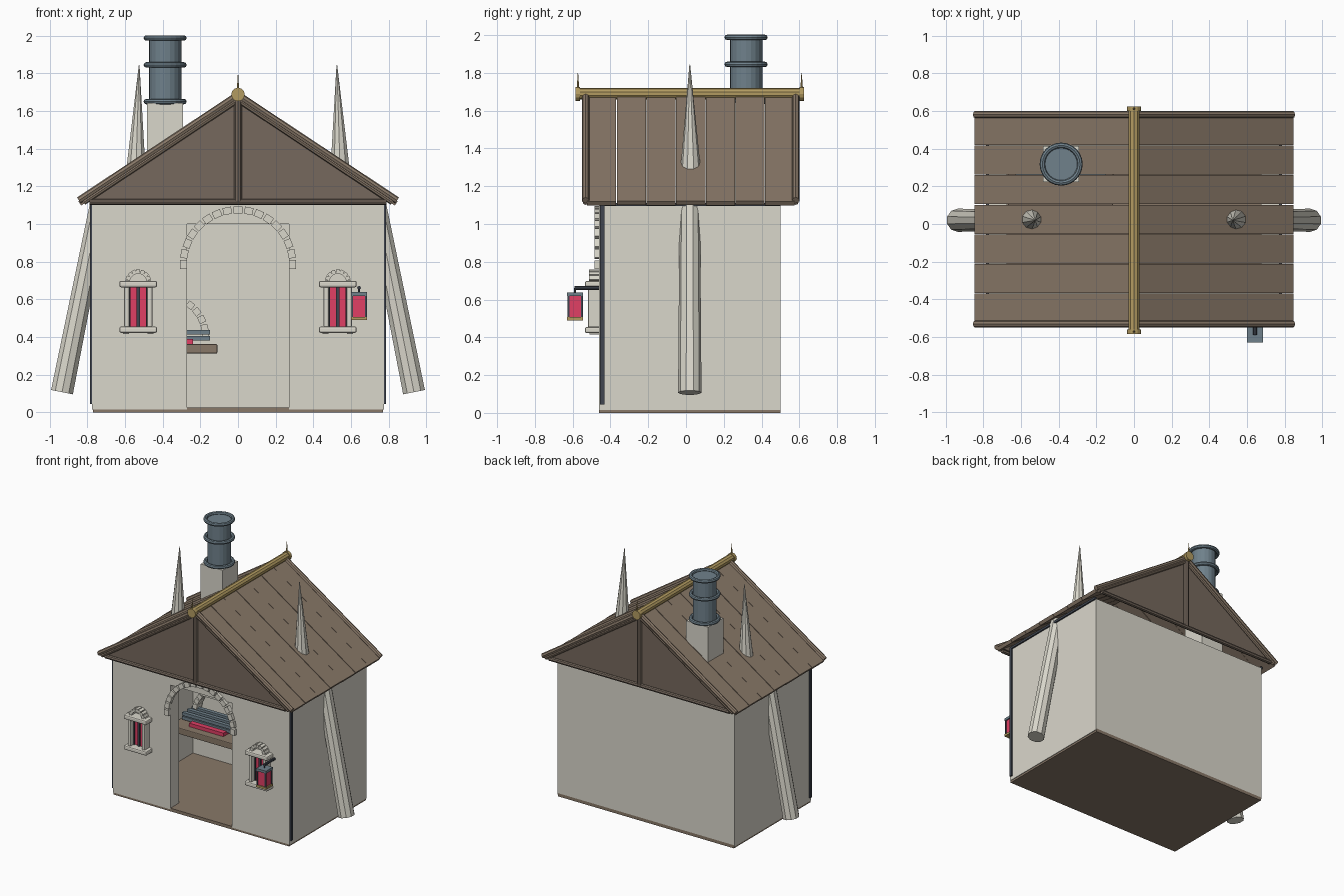
import bpy, bmesh
from math import sin, cos, pi, atan2, hypot
from mathutils import Vector, Matrix

if "Cube" in bpy.data.objects:
    bpy.data.objects.remove(bpy.data.objects["Cube"])

def mat(name, c):
    m = bpy.data.materials.new(name)
    m.diffuse_color = (*c, 1)
    m.use_nodes = True
    m.node_tree.nodes["Principled BSDF"].inputs["Base Color"].default_value = m.diffuse_color
    return m

STONE = mat("stone", (0.70, 0.68, 0.60))
WOOD = mat("wood", (0.25, 0.19, 0.14))
GABLE = mat("gable_wood", (0.18, 0.14, 0.11))
GOLD = mat("gold", (0.45, 0.33, 0.12))
IRON = mat("iron", (0.16, 0.22, 0.26))
DARK = mat("dark_iron", (0.05, 0.06, 0.08))
GLASS = mat("red_glass", (0.75, 0.05, 0.13))

def finish(name, bm, m):
    bmesh.ops.recalc_face_normals(bm, faces=bm.faces)
    me = bpy.data.meshes.new(name)
    bm.to_mesh(me)
    bm.free()
    o = bpy.data.objects.new(name, me)
    me.materials.append(m)
    bpy.context.collection.objects.link(o)
    return o

def boxes(name, spans, m, bevel=0):
    """One object made of boxes given as (x0, x1, y0, y1, z0, z1)."""
    bm = bmesh.new()
    for x0, x1, y0, y1, z0, z1 in spans:
        M = Matrix.Translation(((x0+x1)/2, (y0+y1)/2, (z0+z1)/2)) @ Matrix.Diagonal((x1-x0, y1-y0, z1-z0, 1))
        bmesh.ops.create_cube(bm, size=1, matrix=M)
    o = finish(name, bm, m)
    if bevel:
        b = o.modifiers.new("bevel", "BEVEL")
        b.width, b.segments = bevel, 2
    return o

def rod(name, a, b, r1, r2, sides, m):
    a, b = Vector(a), Vector(b)
    bm = bmesh.new()
    M = Matrix.Translation((a+b)/2) @ Vector((0, 0, 1)).rotation_difference(b-a).to_matrix().to_4x4()
    bmesh.ops.create_cone(bm, cap_ends=True, segments=sides, radius1=r1, radius2=r2, depth=(b-a).length, matrix=M)
    return finish(name, bm, m)

def arch(name, cx, cy, cz, r, n, size):
    """Half ring of separate stones; size = tangential, depth, radial."""
    bm = bmesh.new()
    for i in range(n):
        t = pi * i / (n - 1)
        M = (Matrix.Translation((cx + r*cos(t), cy, cz + r*sin(t)))
             @ Matrix.Rotation(pi/2 - t, 4, 'Y') @ Matrix.Diagonal((*size, 1)))
        bmesh.ops.create_cube(bm, size=1, matrix=M)
    return finish(name, bm, STONE)

def ring(name, c, R, r, m):
    bpy.ops.mesh.primitive_torus_add(location=c, major_radius=R, minor_radius=r, major_segments=24, minor_segments=8)
    o = bpy.context.object
    o.name = name
    o.data.materials.append(m)

# Floor and hollow walls with the door opening
boxes("floor", [(-.77, .77, -.46, .5, 0, .025)], WOOD)
boxes("walls", [(-.775, -.27, -.46, -.35, .015, 1.1), (.27, .775, -.46, -.35, .015, 1.1),
                (-.27, .27, -.46, -.35, 1.0, 1.1), (-.775, .775, .4, .5, .015, 1.1),
                (-.775, -.675, -.35, .4, .015, 1.1), (.675, .775, -.35, .4, .015, 1.1)], STONE)
arch("door_arch", 0, -.467, .785, .29, 17, (.046, .035, .038))

# Roof: planks on both slopes, gables and their timbers
EX, EZ, TZ = .84, 1.125, 1.685
ANG, LEN = atan2(TZ-EZ, EX), hypot(EX, TZ-EZ)
SEAMS = [-.525 + i*1.1/7 for i in range(8)]
for s, side in ((-1, "left"), (1, "right")):
    bm = bmesh.new()
    for i, y in enumerate(SEAMS[:-1]):
        M = (Matrix.Translation((s*EX/2, y + .0786, (EZ+TZ)/2 - .016 + .002*(i % 2)))
             @ Matrix.Rotation(s*ANG, 4, 'Y') @ Matrix.Diagonal((LEN, .154, .026, 1)))
        bmesh.ops.create_cube(bm, size=1, matrix=M)
    finish(side + "_roof_planks", bm, WOOD)
for y, end in ((-.525, "front"), (.575, "back")):
    out = -1 if y < 0 else 1
    bm = bmesh.new()
    tri = [bm.verts.new((x, y - .02*(out > 0), z)) for x, z in ((-.80, 1.12), (.80, 1.12), (0, 1.66))]
    f = bm.faces.new(tri)
    g = bmesh.ops.extrude_face_region(bm, geom=[f])
    bmesh.ops.translate(bm, vec=(0, .02, 0), verts=[v for v in g["geom"] if isinstance(v, bmesh.types.BMVert)])
    finish(end + "_gable", bm, GABLE)
    yb = y + out*.006
    for s in (-1, 1):
        rod(end + "_verge_upper", (s*.845, yb, 1.125), (0, yb, 1.685), .019, .019, 8, WOOD)
        rod(end + "_verge_lower", (s*.82, yb, 1.115), (0, yb, 1.66), .015, .015, 8, WOOD)
    rod(end + "_king_post", (0, yb, 1.12), (0, yb, 1.67), .02, .02, 8, GABLE)
    rod(end + "_tie_beam", (-.79, yb, 1.117), (.79, yb, 1.117), .016, .016, 8, GABLE)

# Golden ridge with collars and finial spikes
rod("ridge", (0, -.575, 1.69), (0, .615, 1.69), .03, .03, 10, GOLD)
for y, end in ((-.572, "front"), (.612, "back")):
    d = .012
    rod(end + "_ridge_collar", (0, y-d, 1.688), (0, y+d, 1.688), .036, .036, 12, GOLD)
    rod(end + "_finial", (0, y, 1.7), (0, y, 1.8), .008, .001, 6, GOLD)

# Side pieces: leaning poles, roof spikes, corner strips, windows
for s, side in ((-1, "left"), (1, "right")):
    rod(side + "_leaning_pole", (s*.935, .02, .107), (s*.73, .02, 1.13), .062, .054, 10, STONE)
    rod(side + "_roof_spike", (s*.545, .025, 1.2), (s*.525, .02, 1.845), .062, .002, 10, STONE)
    e = sorted((s*.77, s*.786))
    boxes(side + "_corner_strip", [(*e, -.455, -.432, .045, 1.1)], DARK)
    boxes(side + "_eave_strip", [(*e, -.455, .5, 1.095, 1.112)], DARK)
    w = s*.53
    boxes(side + "_window_frame", [(w-.1, w+.1, -.535, -.45, .422, .455), (w-.1, w+.1, -.535, -.45, .664, .698),
                                   (w-.075, w-.047, -.52, -.45, .45, .67), (w+.047, w+.075, -.52, -.45, .45, .67)],
          STONE, .009)
    boxes(side + "_window_brackets", [(w+k-.015, w+k+.015, -.51, -.45, .415, .43) for k in (-.065, .065)], STONE)
    boxes(side + "_window_glass", [(w-.05, w+.05, -.475, -.455, .45, .67)], GLASS)
    boxes(side + "_window_bars", [(w-.009, w+.009, -.488, -.46, .45, .67)] +
          [(w+k-.004, w+k+.004, -.485, -.46, .45, .67) for k in (-.044, .044)], DARK)
    arch(side + "_window_arch", w, -.485, .69, .057, 9, (.021, .055, .024))

# Hanging lantern beside the right window
lx, ly = .643, -.587
boxes("lantern_glass", [(lx-.034, lx+.034, ly-.034, ly+.034, .505, .625)], GLASS)
boxes("lantern_posts", [(lx+i*.036-.005, lx+i*.036+.005, ly+j*.036-.005, ly+j*.036+.005, .5, .63)
                        for i in (-1, 1) for j in (-1, 1)], DARK)
boxes("lantern_cap", [(lx-.043, lx+.043, ly-.043, ly+.043, .618, .638)], IRON)
boxes("lantern_base", [(lx-.043, lx+.043, ly-.043, ly+.043, .49, .507)], GOLD)
rod("lantern_arm", (lx, -.59, .661), (lx, -.45, .661), .01, .01, 8, DARK)
rod("lantern_hook", (lx, ly, .63), (lx, ly, .662), .005, .005, 6, DARK)

# Hearth inside, below the chimney
CX, CY = -.387, .318
boxes("hearth_shelf", [(-.67, -.11, .10, .42, .312, .362)], WOOD, .006)
boxes("embers", [(-.54, -.24, .16, .38, .36, .39)], GLASS)
boxes("hearth_grate", [(-.63, -.15, .2 + .06*i, .23 + .06*i, z, z + .025)
                       for i in range(3) for z in (.38, .412)], IRON)
arch("hearth_arch", CX, .345, .40, .215, 15, (.038, .07, .036))

# Chimney: stone stack with a banded metal flue
boxes("chimney_stack", [(CX-.096, CX+.096, CY-.096, CY+.096, .6, 1.642)], STONE)
rod("chimney_flue", (CX, CY, 1.63), (CX, CY, 1.985), .086, .086, 20, IRON)
for z in (1.65, 1.845, 1.988):
    ring("flue_band", (CX, CY, z), .1, .0145, IRON)
